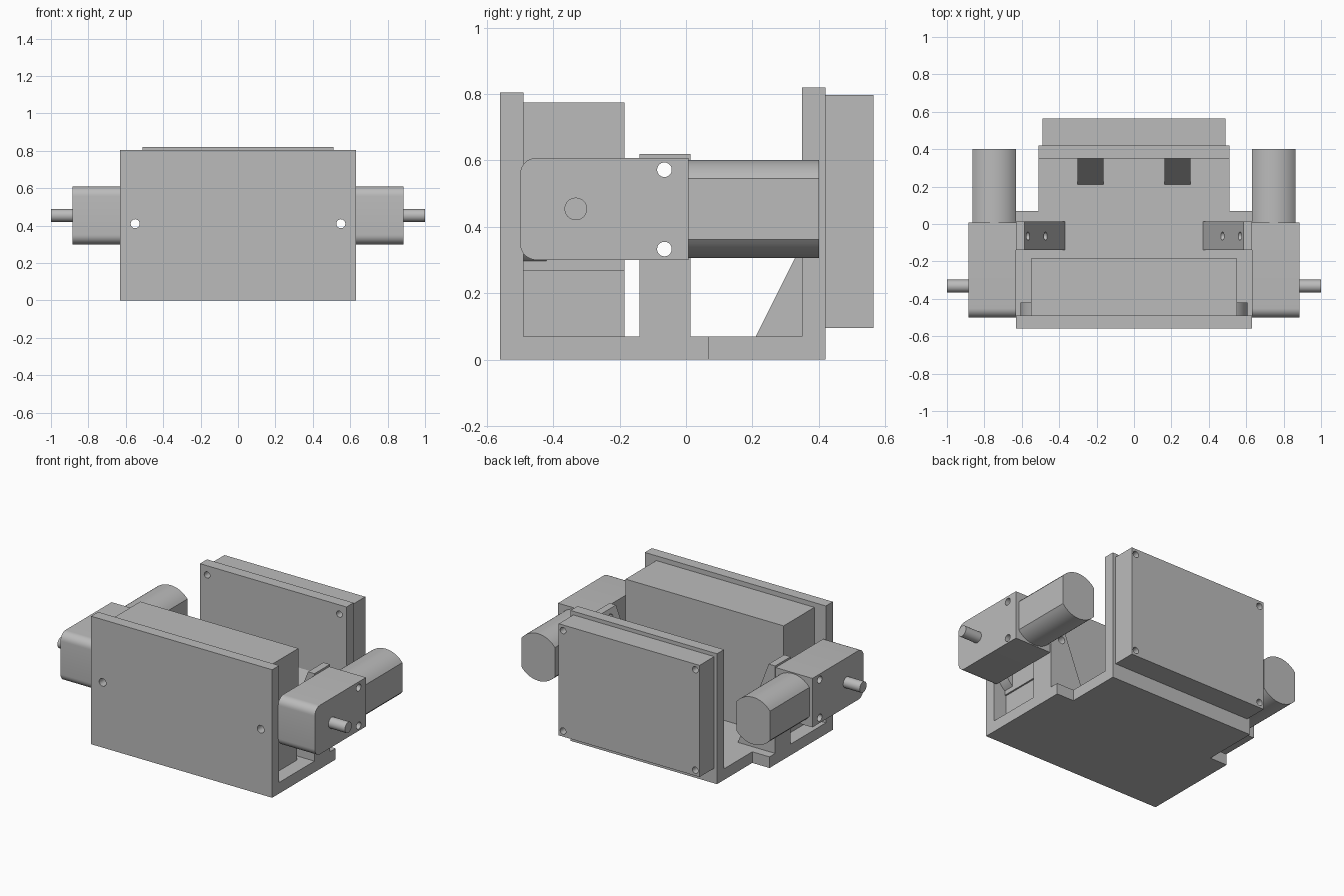
import bpy, bmesh, math
from mathutils import Matrix, Vector

cube = bpy.data.objects.get("Cube")
if cube:
    bpy.data.objects.remove(cube, do_unlink=True)

GREY = (0.5, 0.5, 0.5, 1)
grey = bpy.data.materials.new("plain grey")
grey.use_nodes = True
grey.diffuse_color = GREY
grey.node_tree.nodes["Principled BSDF"].inputs["Base Color"].default_value = GREY


def finish(name, bm):
    bmesh.ops.recalc_face_normals(bm, faces=bm.faces)
    me = bpy.data.meshes.new(name)
    bm.to_mesh(me)
    bm.free()
    ob = bpy.data.objects.new(name, me)
    bpy.context.scene.collection.objects.link(ob)
    me.materials.append(grey)
    return ob


def prism(name, profile, axis, lo, hi):
    """Extrude a 2D profile along an axis; profile is in the other two axes, in order."""
    bm = bmesh.new()

    def place(p, t):
        co = list(p)
        co.insert("xyz".index(axis), t)
        return bm.verts.new(co)
    a = [place(p, lo) for p in profile]
    b = [place(p, hi) for p in profile]
    bm.faces.new(a)
    bm.faces.new(b)
    n = len(a)
    for i in range(n):
        j = (i + 1) % n
        bm.faces.new((a[i], a[j], b[j], b[i]))
    return finish(name, bm)


def box(name, x, y, z):
    return prism(name, [(x[0], y[0]), (x[1], y[0]), (x[1], y[1]), (x[0], y[1])], "z", *z)


def arc(cx, cy, r, start, end, steps):
    return [(cx + r * math.cos(math.radians(start + (end - start) * i / steps)),
             cy + r * math.sin(math.radians(start + (end - start) * i / steps)))
            for i in range(steps + 1)]


def rod(name, axis, cx, cy, r, lo, hi, sides=32):
    return prism(name, arc(cx, cy, r, 0, 360, sides)[:-1], axis, lo, hi)


def smooth(ob):
    bpy.ops.object.select_all(action="DESELECT")
    ob.select_set(True)
    bpy.context.view_layer.objects.active = ob
    bpy.ops.object.shade_smooth_by_angle(angle=math.radians(30))


def drill(ob, cutters):
    for c in cutters:
        m = ob.modifiers.new("hole", "BOOLEAN")
        m.object = c
        m.solver = "EXACT"
        c.hide_render = True
        c.hide_viewport = True
        c.display_type = "WIRE"


# Hole cutters: front plate, side mounts and back board
front_holes = [rod("front_hole_cutter", "y", s * 0.55, 0.41, 0.024, -0.7, 0.3) for s in (-1, 1)]
side_holes = [rod("side_hole_cutter", "x", -0.065, z, 0.022, -1.1, 1.1) for z in (0.333, 0.572)]
back_holes = [rod("back_hole_cutter", "y", s * 0.46, z, 0.02, 0.3, 0.7)
              for s in (-1, 1) for z in (0.13, 0.762)]

# Chassis base with a narrower rear, and the two upright plates
half = [(0.63, -0.56), (0.63, 0.07), (0.51, 0.07), (0.51, 0.42)]
prism("base_plate", half + [(-x, y) for x, y in reversed(half)], "z", 0, 0.07)
front_plate = box("front_plate", (-0.63, 0.63), (-0.56, -0.49), (0.07, 0.805))
drill(front_plate, front_holes)
back_plate = box("back_plate", (-0.51, 0.51), (0.35, 0.42), (0.07, 0.82))
back_board = box("back_board", (-0.49, 0.49), (0.42, 0.565), (0.095, 0.797))
for ob in (back_plate, back_board):
    drill(ob, back_holes)

# Battery box on its support
battery = box("battery_box", (-0.55, 0.55), (-0.49, -0.185), (0.268, 0.775))
drill(battery, front_holes)
box("battery_support", (-0.54, 0.54), (-0.49, -0.185), (0.07, 0.268))

for s, side in ((1, "left"), (-1, "right")):
    # Round boss behind the front plate
    boss = rod(side + "_front_boss", "y", s * 0.465, 0.41, 0.142, -0.49, -0.42, 48)
    smooth(boss)
    drill(boss, front_holes)

    # Rib bracing the back plate
    x = s * 0.233
    prism(side + "_back_rib", [(0.21, 0.07), (0.355, 0.07), (0.355, 0.36)], "x",
          x - 0.07, x + 0.07)

    # Motor mount with sloped inner brace
    mount = prism(side + "_motor_mount",
                  [(s * 0.63, 0.07), (s * 0.63, 0.62), (s * 0.585, 0.62), (s * 0.37, 0.07)],
                  "y", -0.14, 0.013)
    drill(mount, side_holes + front_holes)

    # Gearbox with rounded front edges
    profile = (arc(-0.45, 0.35, 0.05, 270, 180, 8) + arc(-0.45, 0.558, 0.05, 180, 90, 8)
               + [(0.008, 0.608), (0.008, 0.3)])
    gearbox = prism(side + "_gearbox", profile, "x", s * 0.63, s * 0.885)
    smooth(gearbox)
    drill(gearbox, side_holes)

    # Output shaft
    smooth(rod(side + "_shaft", "x", -0.332, 0.454, 0.034, s * 0.885, s * 1.0))

    # Motor can: a cylinder with two flat sides
    cx, cz, r = s * 0.748, 0.454, 0.148
    a = math.degrees(math.acos(0.116 / r))
    can = arc(cx, cz, r, a, 180 - a, 16) + arc(cx, cz, r, 180 + a, 360 - a, 16)
    smooth(prism(side + "_motor_can", can, "y", 0.008, 0.4))
